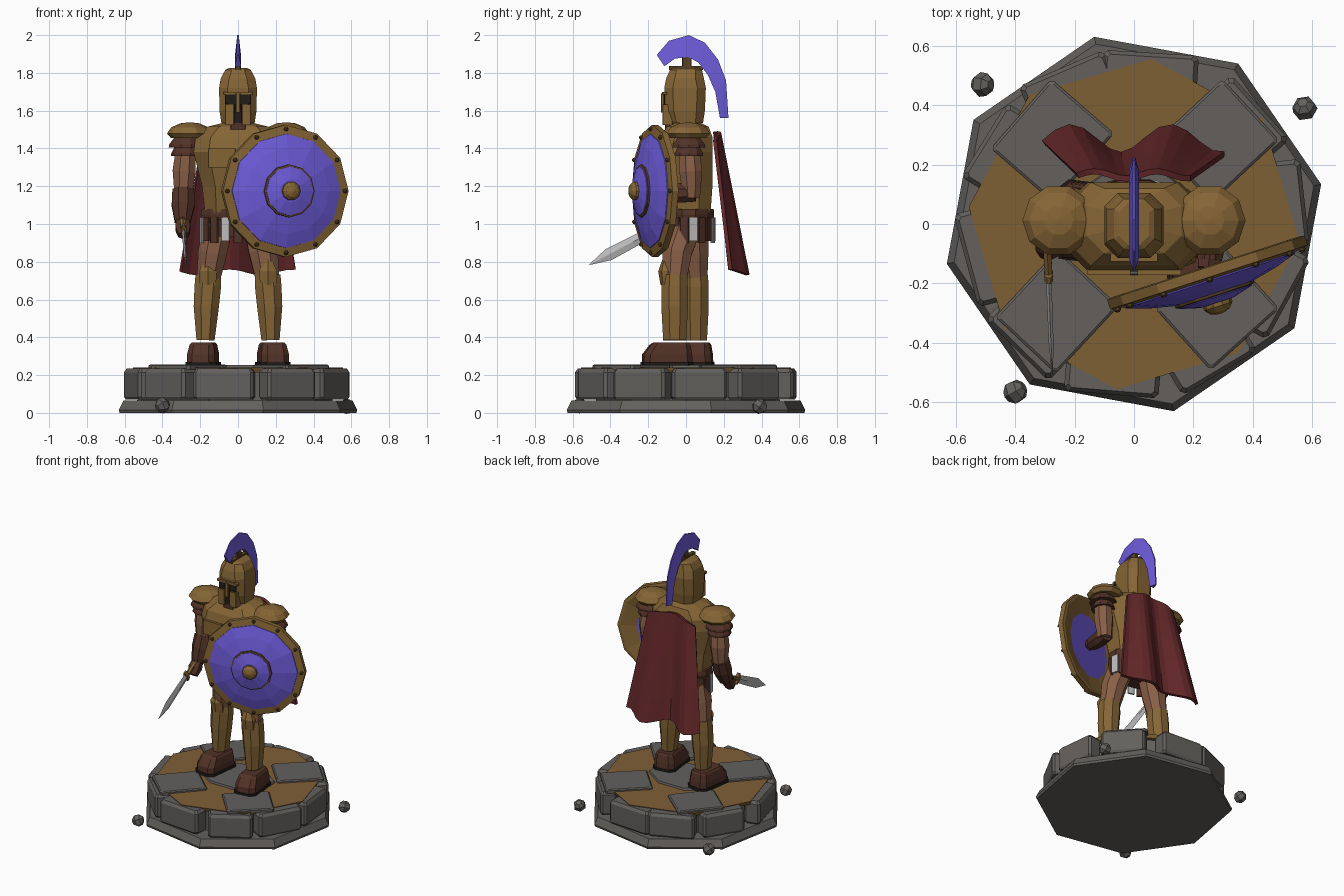
import bpy, bmesh, math, random
from mathutils import Vector, Matrix

random.seed(4)
TAU = math.tau


def material(name, rgb):
    m = bpy.data.materials.new(name)
    m.diffuse_color = (*rgb, 1)
    return m


BRONZE = material("bronze", (0.235, 0.130, 0.036))
DARK_BRONZE = material("dark_bronze", (0.10, 0.055, 0.018))
PURPLE = material("purple", (0.155, 0.105, 0.70))
STONE = material("stone", (0.125, 0.118, 0.11))
SKIN = material("skin", (0.25, 0.115, 0.062))
LEATHER = material("leather", (0.085, 0.032, 0.02))
BLACK = material("dark_sole", (0.015, 0.012, 0.01))
SILVER = material("silver", (0.5, 0.5, 0.5))
RED = material("dark_red", (0.125, 0.02, 0.022))
EARTH = material("earth", (0.21, 0.115, 0.036))


def skin_rings(name, rings, mat, matrix=None):
    """Join matching point rings into a closed solid."""
    bm = bmesh.new()
    vs = [[bm.verts.new(p) for p in r] for r in rings]
    n = len(vs[0])
    for a, b in zip(vs, vs[1:]):
        for i in range(n):
            bm.faces.new((a[i], a[(i + 1) % n], b[(i + 1) % n], b[i]))
    bm.faces.new(vs[0])
    bm.faces.new(vs[-1])
    bmesh.ops.recalc_face_normals(bm, faces=bm.faces)
    me = bpy.data.meshes.new(name)
    bm.to_mesh(me)
    bm.free()
    me.materials.append(mat)
    if matrix:
        me.transform(matrix)
    ob = bpy.data.objects.new(name, me)
    bpy.context.collection.objects.link(ob)
    return ob


def lathe(name, prof, mat, n=12, cx=0, cy=0, start=0, sy=1, matrix=None):
    """Profile of (radius, z) turned around a vertical axis."""
    ang = [math.radians(start) + TAU * i / n for i in range(n)]
    return skin_rings(name, [[(cx + r * math.cos(a), cy + sy * r * math.sin(a), z) for a in ang]
                             for r, z in prof], mat, matrix)


def loft(name, rings, mat, matrix=None):
    """Chamfered rectangles (z, cx, cy, half_x, half_y, chamfer)."""
    out = []
    for z, cx, cy, hx, hy, c in rings:
        pts = [(hx, hy - c), (hx - c, hy), (c - hx, hy), (-hx, hy - c),
               (-hx, c - hy), (c - hx, -hy), (hx - c, -hy), (hx, c - hy)]
        out.append([(cx + x, cy + y, z) for x, y in pts])
    return skin_rings(name, out, mat, matrix)


def tube(name, pts, radii, mat, n=8):
    """Limb along points; each radius is a number or (side, depth)."""
    pts = [Vector(p) for p in pts]
    rings = []
    for i, p in enumerate(pts):
        d = (pts[min(i + 1, len(pts) - 1)] - pts[max(i - 1, 0)]).normalized()
        u = d.cross(Vector((1, 0, 0))).normalized()
        s = u.cross(d)
        ra, rb = radii[i] if isinstance(radii[i], tuple) else (radii[i], radii[i])
        off = 0 if n == 4 else math.pi / n
        rings.append([p + s * ra * math.cos(off + TAU * k / n) + u * rb * math.sin(off + TAU * k / n)
                      for k in range(n)])
    return skin_rings(name, rings, mat)


def box(name, x0, x1, y0, y1, z0, z1, mat, matrix=None):
    return loft(name, [(z, (x0 + x1) / 2, (y0 + y1) / 2, (x1 - x0) / 2, (y1 - y0) / 2, 0.003)
                       for z in (z0, z1)], mat, matrix)


# --- Round stone base ---
lathe("base_plinth", [(0.64, 0), (0.645, 0.015), (0.62, 0.065)], STONE, 8, start=12)
lathe("base_core", [(0.50, 0.06), (0.50, 0.23)], STONE, 10)
lathe("base_earth", [(0.55, 0.215), (0.56, 0.24)], EARTH, 8, start=-6)
for i in range(10):
    a = TAU * i / 10 + 0.16 + random.uniform(-0.06, 0.06)
    w = random.uniform(0.145, 0.165)
    m = Matrix.Rotation(a, 4, "Z") @ Matrix.Translation((0.525, 0, 0)) \
        @ Matrix.Rotation(random.uniform(-0.08, 0.08), 4, "Z")
    loft("base_block", [(0.07, 0, 0, 0.045, w - 0.01, 0.01), (0.085, 0, 0, 0.055, w, 0.015),
                        (0.215, 0, 0, 0.055, w, 0.015), (0.235, 0, 0, 0.042, w - 0.015, 0.01)], STONE, m)
for x, y, r in ((0.28, 0.28, 43), (-0.275, 0.28, 49), (-0.26, -0.295, 47), (0.28, -0.285, 42)):
    m = Matrix.Translation((x, y, 0)) @ Matrix.Rotation(math.radians(r), 4, "Z")
    loft("paving_slab", [(0.23, 0, 0, 0.155, 0.14, 0.012), (0.25, 0, 0, 0.155, 0.14, 0.012),
                         (0.256, 0, 0, 0.147, 0.132, 0.01)], STONE, m)
lathe("centre_slab", [(0.27, 0.23), (0.26, 0.254)], STONE, 8, sy=0.7, start=22)
for x, y, z in ((-0.51, 0.47, 0.04), (0.575, 0.39, 0.035), (-0.40, -0.565, 0.04)):
    m = Matrix.Translation((x, y, z)) @ Matrix.Rotation(x * 9, 4, (1, 1, 2))
    lathe("loose_rock", [(0.02, -0.036), (0.042, -0.012), (0.038, 0.018), (0.018, 0.036)],
          STONE, 6, matrix=m)

# --- Legs, boots and arms' mirrored pieces ---
for s, ly in ((-1, 0.05), (1, -0.06)):
    fx = s * 0.18
    m = Matrix.Translation((fx, ly, 0)) @ Matrix.Rotation(s * 0.12, 4, "Z")
    loft("boot_sole", [(0.25, 0, -0.04, 0.082, 0.135, 0.03), (0.27, 0, -0.04, 0.082, 0.135, 0.03)], BLACK, m)
    loft("boot", [(0.27, 0, -0.04, 0.074, 0.13, 0.03), (0.31, 0, -0.04, 0.074, 0.128, 0.03),
                  (0.36, 0, -0.025, 0.064, 0.105, 0.025), (0.373, 0, -0.02, 0.055, 0.09, 0.02)], LEATHER, m)
    tube("thigh", [(s * 0.105, 0.02 + ly * 0.3, 1.0), (s * 0.135, ly * 0.8, 0.85), (s * 0.158, ly, 0.70)],
         [(0.085, 0.09), (0.083, 0.085), (0.066, 0.068)], SKIN)
    tube("greave", [(s * 0.158, ly, 0.73), (s * 0.16, ly, 0.67), (s * 0.168, ly, 0.56), (s * 0.172, ly, 0.385)],
         [(0.072, 0.072), (0.076, 0.075), (0.072, 0.076), (0.052, 0.066)], BRONZE)
    tube("knee_guard", [(s * 0.16, ly - 0.045, 0.81), (s * 0.16, ly - 0.052, 0.75), (s * 0.16, ly - 0.045, 0.68)],
         [(0.02, 0.02), (0.055, 0.035), (0.05, 0.03)], BRONZE, 6)
    # shoulder armour
    lathe("pauldron", [(0.10, 1.455), (0.121, 1.48), (0.098, 1.512), (0.05, 1.533), (0.004, 1.538)],
          BRONZE, 10, s * 0.255, 0.012)
    lathe("shoulder_strap_upper", [(0.092, 1.405), (0.09, 1.42), (0.06, 1.46)], LEATHER, 10, s * 0.275, 0.015)
    lathe("shoulder_strap_lower", [(0.08, 1.36), (0.078, 1.375), (0.055, 1.42)], LEATHER, 10, s * 0.275, 0.015)
    # raised chest panel
    box("chest_panel", s * 0.085 - 0.073, s * 0.085 + 0.073, -0.172, -0.13, 1.30, 1.40, BRONZE)

# right arm holds the sword, left arm holds the shield
tube("right_upper_arm", [(-0.275, 0.015, 1.42), (-0.285, 0.025, 1.28), (-0.29, 0.025, 1.15)],
     [0.055, 0.066, 0.05], SKIN)
tube("right_bracer", [(-0.29, 0.025, 1.18), (-0.29, 0.0, 1.10), (-0.293, -0.035, 1.01)],
     [0.062, 0.066, 0.045], LEATHER)
tube("right_hand", [(-0.293, -0.03, 1.03), (-0.292, -0.07, 0.98), (-0.288, -0.10, 0.94)],
     [0.035, 0.046, 0.032], LEATHER, 6)
tube("left_upper_arm", [(0.275, 0.015, 1.42), (0.28, 0.025, 1.28), (0.275, 0.03, 1.14)],
     [0.055, 0.066, 0.048], SKIN)
tube("left_bracer", [(0.275, 0.05, 1.165), (0.265, -0.03, 1.165), (0.255, -0.12, 1.17)],
     [0.05, 0.056, 0.045], LEATHER)
tube("left_hand", [(0.255, -0.11, 1.17), (0.25, -0.15, 1.175)], [0.045, 0.04], LEATHER, 6)

# --- Sword ---
tube("sword_grip", [(-0.295, -0.04, 1.035), (-0.288, -0.175, 0.962)], [0.015, 0.015], BRONZE, 6)
tube("sword_guard", [(-0.288, -0.165, 0.967), (-0.287, -0.185, 0.957)], [(0.016, 0.042), (0.016, 0.042)], BRONZE, 8)
tube("sword_blade", [(-0.287, -0.185, 0.957), (-0.284, -0.28, 0.906), (-0.279, -0.41, 0.838), (-0.275, -0.51, 0.785)],
     [(0.009, 0.026), (0.009, 0.03), (0.008, 0.033), (0.001, 0.002)], SILVER, 4)

# --- Torso, belt and skirt ---
loft("cuirass", [(1.06, 0, 0.015, 0.175, 0.115, 0.06), (1.20, 0, 0.005, 0.19, 0.135, 0.07),
                 (1.38, 0, -0.01, 0.235, 0.15, 0.08), (1.46, 0, 0.0, 0.225, 0.14, 0.08),
                 (1.515, 0, 0.01, 0.16, 0.11, 0.06), (1.535, 0, 0.01, 0.08, 0.07, 0.04)], BRONZE)
lathe("neck", [(0.075, 1.50), (0.065, 1.60)], LEATHER, 8, 0, 0.0)
lathe("hips", [(0.15, 0.93), (0.175, 1.05)], LEATHER, 12, 0, 0.02, sy=0.65)
lathe("belt", [(0.20, 1.025), (0.205, 1.05), (0.20, 1.08)], LEATHER, 12, 0, 0.015, 15, 0.68)
for i in range(18):
    a = TAU * (i + 0.5) / 18
    x, y = 0.195 * math.cos(a), 0.015 + 0.135 * math.sin(a)
    turn = math.atan2(math.sin(a) / 0.135, math.cos(a) / 0.195)
    m = Matrix.Translation((x, y, 0)) @ Matrix.Rotation(turn, 4, "Z")
    box("skirt_strip", -0.006, 0.006, -0.024, 0.024, 0.90 if i % 2 else 0.91, 1.035,
        SILVER if i % 3 == 0 else LEATHER, m)

# --- Helmet ---
loft("helmet", [(1.535, 0, 0.0, 0.088, 0.09, 0.04), (1.60, 0, -0.005, 0.098, 0.105, 0.045),
                (1.72, 0, -0.005, 0.10, 0.11, 0.045), (1.77, 0, -0.005, 0.092, 0.10, 0.045),
                (1.815, 0, 0.0, 0.068, 0.085, 0.035), (1.825, 0, 0.0, 0.05, 0.07, 0.03)], BRONZE)
box("eye_slot", -0.07, 0.07, -0.119, -0.112, 1.635, 1.685, BLACK)
box("face_slot", -0.022, 0.022, -0.118, -0.09, 1.535, 1.64, BLACK)
box("chin", -0.04, 0.04, -0.112, -0.05, 1.50, 1.55, LEATHER)
box("brow_ridge", -0.08, 0.08, -0.126, -0.10, 1.685, 1.70, BRONZE)
box("nose_guard", -0.012, 0.012, -0.132, -0.11, 1.59, 1.69, BRONZE)
for s in (-1, 1):
    box("cheek_guard", s * 0.046 - 0.024, s * 0.046 + 0.024, -0.124, -0.07, 1.525, 1.632, BRONZE)
box("crest_holder", -0.014, 0.014, -0.09, 0.09, 1.815, 1.836, DARK_BRONZE)
box("crest_post", -0.01, 0.01, -0.02, 0.03, 1.83, 1.885, DARK_BRONZE)

# --- Crest plume: outer and inner (y, z) edge points ---
outer = [(-0.155, 1.895), (-0.09, 1.97), (0.015, 2.0), (0.10, 1.96), (0.17, 1.87), (0.212, 1.76), (0.225, 1.56)]
inner = [(-0.115, 1.835), (-0.06, 1.875), (0.01, 1.885), (0.065, 1.855), (0.115, 1.79), (0.155, 1.70), (0.18, 1.56)]
skin_rings("crest_plume", [[(-0.004, *o), (0.004, *o), (0.017, *k), (-0.017, *k)]
                           for o, k in zip(outer, inner)], PURPLE)

# --- Round shield, turned a little outward ---
SH = Matrix.Translation((0.248, -0.165, 1.175)) @ Matrix.Rotation(math.radians(18), 4, "Z") \
    @ Matrix.Rotation(math.pi / 2, 4, "X")
lathe("shield_rim", [(0.20, 0.005), (0.33, -0.022), (0.35, -0.018), (0.35, 0.015), (0.30, 0.024)], BRONZE, 12, matrix=SH)
lathe("shield_face", [(0.305, 0.0), (0.302, 0.028), (0.23, 0.052), (0.14, 0.072)], PURPLE, 12, matrix=SH)
lathe("shield_ring", [(0.142, 0.06), (0.14, 0.08), (0.13, 0.083)], DARK_BRONZE, 12, matrix=SH)
lathe("shield_centre", [(0.132, 0.07), (0.13, 0.086), (0.06, 0.105)], PURPLE, 12, matrix=SH)
lathe("shield_boss", [(0.052, 0.09), (0.05, 0.118), (0.034, 0.136), (0.008, 0.144)], BRONZE, 10, matrix=SH)
for i in range(12):
    a = TAU * i / 12
    lathe("shield_rivet", [(0.013, 0.01), (0.012, 0.026), (0.005, 0.033)], DARK_BRONZE, 6,
          0.327 * math.cos(a), 0.327 * math.sin(a), matrix=SH)

# --- Cape: folded sheet that widens downward ---
NU, NV = 14, 5
bm = bmesh.new()
grid = []
for j in range(NV + 1):
    v = j / NV
    row = []
    for i in range(NU + 1):
        u = 2 * i / NU - 1
        fold = math.cos(TAU * (u + 0.7) / 1.1)
        row.append(bm.verts.new((u * (0.19 + 0.115 * v), 0.165 + 0.115 * v + fold * (0.012 + 0.035 * v),
                                 1.49 - 0.05 * u * u * (1 - v) - 0.745 * v - 0.015 * v * fold)))
    grid.append(row)
for j in range(NV):
    for i in range(NU):
        bm.faces.new((grid[j][i], grid[j + 1][i], grid[j + 1][i + 1], grid[j][i + 1]))
me = bpy.data.meshes.new("cape")
bm.to_mesh(me)
bm.free()
me.materials.append(RED)
cape = bpy.data.objects.new("cape", me)
bpy.context.collection.objects.link(cape)
mod = cape.modifiers.new("thickness", "SOLIDIFY")
mod.thickness = 0.02
mod.offset = 0
